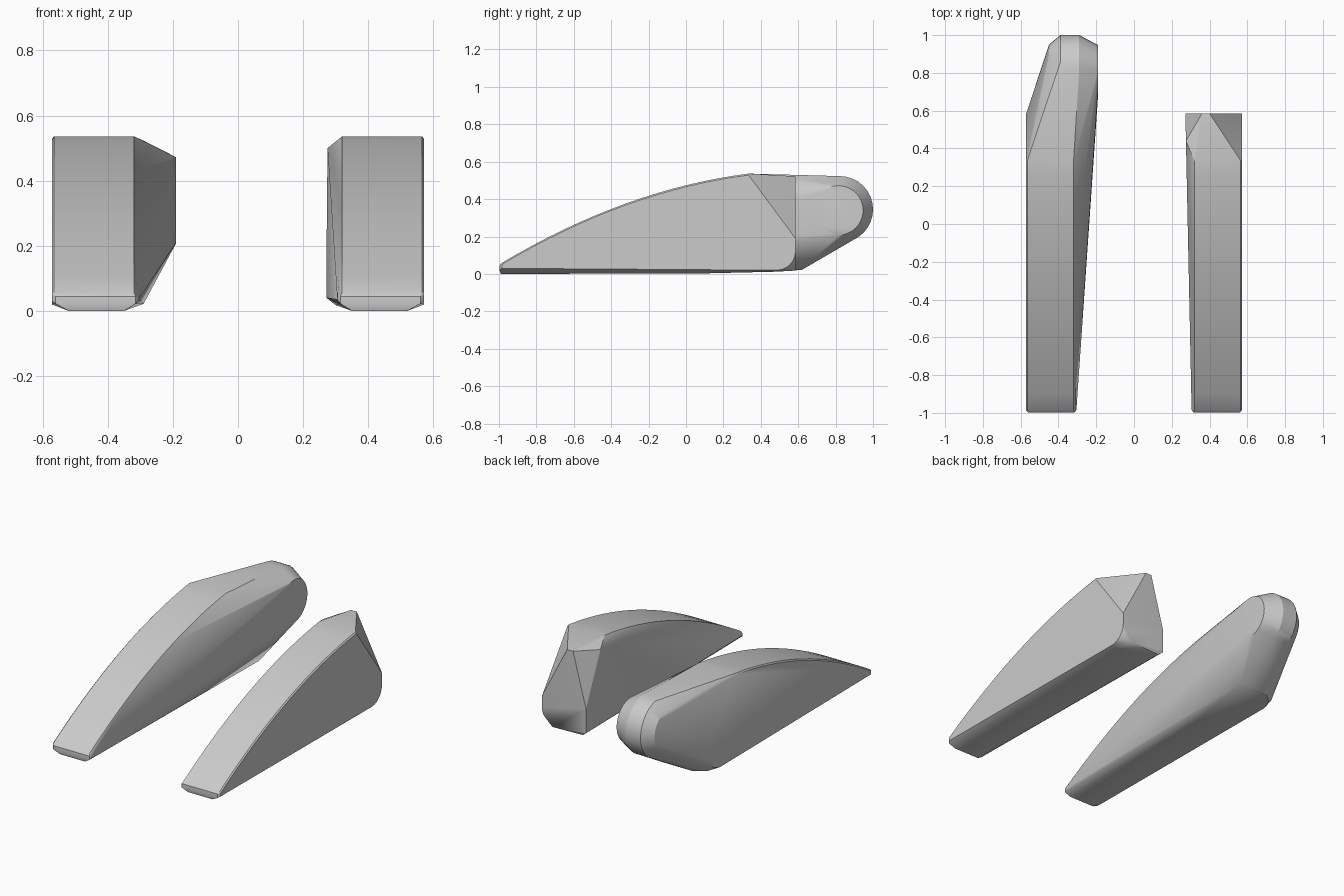
import bpy, bmesh, math

if "Cube" in bpy.data.objects:
    bpy.data.objects.remove(bpy.data.objects["Cube"])


def hull(name, pts):
    """Convex shell wrapped around guide points, smooth except at sharp edges."""
    bm = bmesh.new()
    for p in pts:
        bm.verts.new(p)
    bmesh.ops.remove_doubles(bm, verts=bm.verts, dist=0.0005)
    res = bmesh.ops.convex_hull(bm, input=bm.verts)
    junk = [g for g in set(res["geom_interior"] + res["geom_unused"])
            if isinstance(g, bmesh.types.BMVert)]
    bmesh.ops.delete(bm, geom=junk, context='VERTS')
    bmesh.ops.dissolve_limit(bm, angle_limit=math.radians(0.5),
                             verts=bm.verts, edges=bm.edges)
    bmesh.ops.recalc_face_normals(bm, faces=bm.faces)
    me = bpy.data.meshes.new(name)
    bm.to_mesh(me)
    bm.free()
    ob = bpy.data.objects.new(name, me)
    bpy.context.collection.objects.link(ob)
    bpy.ops.object.select_all(action='DESELECT')
    ob.select_set(True)
    bpy.context.view_layer.objects.active = ob
    bpy.ops.object.shade_smooth_by_angle(angle=math.radians(25))
    return ob


def crest(y):
    t = y + 1
    return 0.05 + 0.602 * t - 0.178 * t * t


def disc(x, cy, cz, r, n=32):
    return [(x, cy + r * math.cos(2 * math.pi * i / n),
             cz + r * math.sin(2 * math.pi * i / n)) for i in range(n)]


def wedge(s):
    """Curved back, rounded nose and chamfered sole; s is the side sign."""
    pts = []
    n = 16
    for i in range(n + 1):
        y = -0.985 + (0.335 + 0.985) * i / n
        z = crest(y)
        pts += [(s * 0.565, y, z), (s * 0.572, y, z - 0.008), (s * 0.32, y, z)]
    # nose
    for y, z in ((-0.997, 0.045), (-0.998, 0.022)):
        pts += [(s * 0.56, y, z), (s * 0.315, y, z)]
    pts += [(s * 0.572, -0.985, 0.03), (s * 0.305, -0.985, 0.035)]
    # sole
    pts += [(s * 0.52, -0.99, 0), (s * 0.35, -0.99, 0),
            (s * 0.52, 0.1, 0.003), (s * 0.35, 0.1, 0.003)]
    return pts


# right piece, cut off flat at the back
right = wedge(1)
for i in range(7):
    a = math.pi / 2 * i / 6
    y, z = 0.485 + 0.1 * math.sin(a), 0.12 - 0.1 * math.cos(a)
    right += [(0.572, y, z)]
right += [(0.572, 0.585, 0.19), (0.40, 0.585, 0.522), (0.36, 0.585, 0.522),
          (0.275, 0.44, 0.5), (0.272, 0.585, 0.19), (0.272, 0.585, 0.04),
          (0.30, 0.575, 0.018), (0.54, 0.48, 0.012), (0.50, 0.585, 0.018)]
hull("right_wedge", right)

# left piece, drawn out into a rounded boss at the back
left = wedge(-1)
left += [(-0.572, 0.58, 0.19), (-0.572, 0.58, 0.10), (-0.572, 0.555, 0.045),
         (-0.572, 0.49, 0.02), (-0.54, 0.57, 0.018), (-0.29, 0.62, 0.022),
         (-0.48, 0.62, 0.022)]
left += disc(-0.19, 0.815, 0.34, 0.132)
left += disc(-0.29, 0.822, 0.345, 0.178)
left += disc(-0.39, 0.822, 0.345, 0.178)
left += disc(-0.45, 0.815, 0.34, 0.135)
hull("left_wedge", left)
